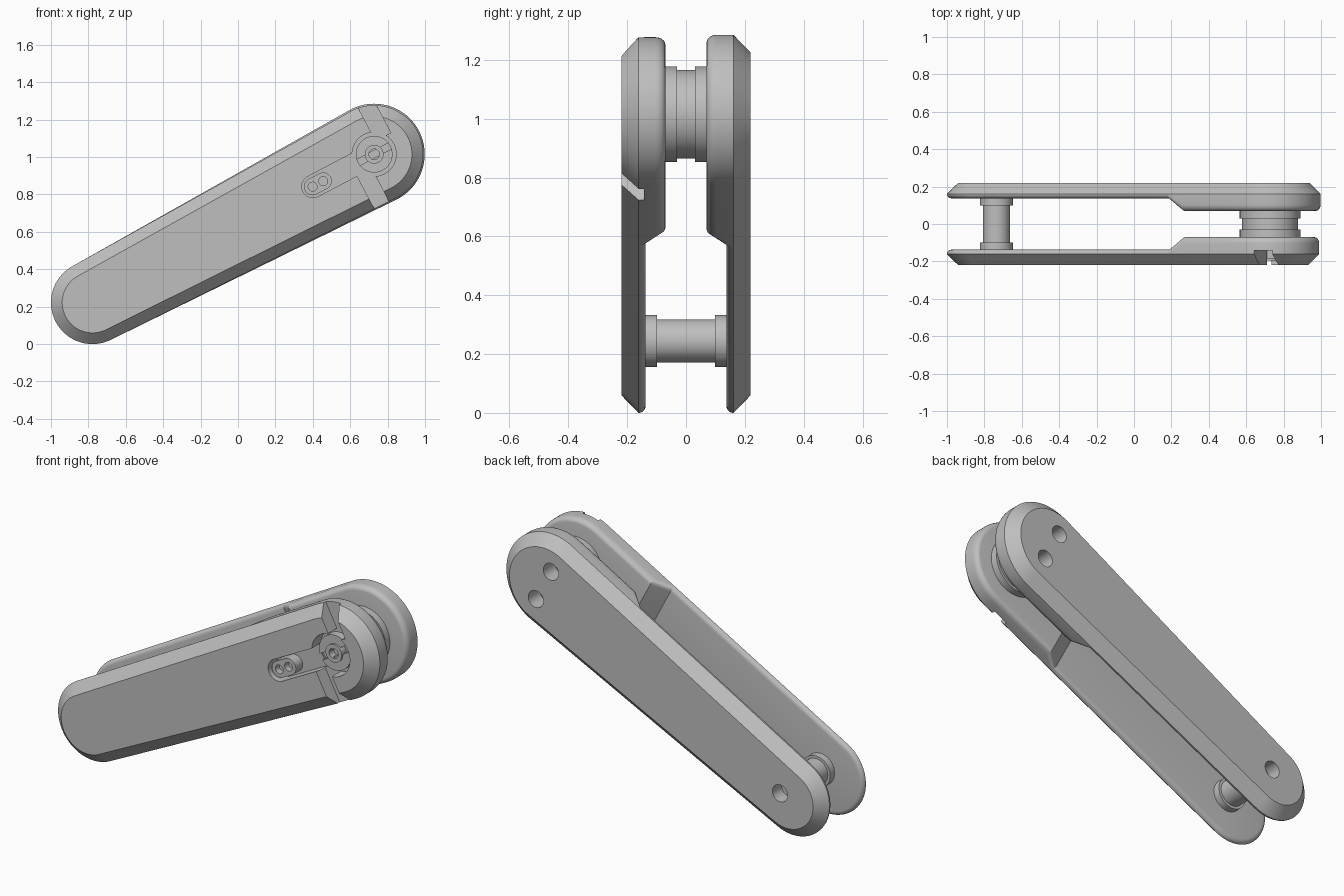
import bpy, bmesh, math
from mathutils import Vector

old = bpy.data.objects.get("Cube")
if old:
    bpy.data.objects.remove(old, do_unlink=True)

grey = bpy.data.materials.new("satin_grey")
grey.use_nodes = True
colour = (0.52, 0.52, 0.52, 1)
grey.diffuse_color = colour
grey.node_tree.nodes["Principled BSDF"].inputs["Base Color"].default_value = colour

# Handle axis: u runs from the narrow end to the pivot, v across it
LOW, PIVOT = Vector((-0.778, 0.222)), Vector((0.728, 1.015))
LENGTH = (PIVOT - LOW).length
AXIS = (PIVOT - LOW).normalized()


def place(u, v, y):
    return (LOW.x + u * AXIS.x - v * AXIS.y, y, LOW.y + u * AXIS.y + v * AXIS.x)


def finish(name, bm, smooth=True):
    bmesh.ops.recalc_face_normals(bm, faces=bm.faces)
    mesh = bpy.data.meshes.new(name)
    bm.to_mesh(mesh)
    bm.free()
    obj = bpy.data.objects.new(name, mesh)
    bpy.context.collection.objects.link(obj)
    mesh.materials.append(grey)
    if smooth:
        shade(obj)
    return obj


def shade(obj):
    bpy.ops.object.select_all(action='DESELECT')
    obj.select_set(True)
    bpy.context.view_layer.objects.active = obj
    bpy.ops.object.shade_smooth_by_angle(angle=math.radians(25))


def half_outline(u0, u1, r0, r1, breaks=(), steps=20):
    """Upper half of the hull around two circles, from tip to tip."""
    phi = math.acos((r0 - r1) / (u1 - u0))
    low = [math.pi + (phi - math.pi) * i / steps for i in range(steps + 1)]
    high = [phi * (1 - i / steps) for i in range(steps + 1)]
    a = [(u0 + r0 * math.cos(t), r0 * math.sin(t)) for t in low]
    b = [(u1 + r1 * math.cos(t), r1 * math.sin(t)) for t in high]
    (ua, va), (ub, vb) = a[-1], b[0]
    mid = [(u, va + (vb - va) * (u - ua) / (ub - ua)) for u in breaks]
    return a + mid + b


def loft(name, rings, smooth=True):
    """Join rings of (u, v, y) half points, mirrored in v, and cap both ends."""
    bm = bmesh.new()
    loops = []
    for ring in rings:
        full = ring + [(u, -v, y) for u, v, y in ring[-2:0:-1]]
        loops.append([bm.verts.new(place(*p)) for p in full])
    count, half = len(loops[0]), len(rings[0])
    for a, b in zip(loops, loops[1:]):
        for i in range(count):
            j = (i + 1) % count
            bm.faces.new((a[i], a[j], b[j], b[i]))
    bm.faces.new(loops[0])
    end = loops[-1]
    for i in range(half - 1):
        corners = [end[i], end[i + 1], end[-i - 1], end[-i]]
        bm.faces.new(list(dict.fromkeys(corners)))
    return finish(name, bm, smooth)


def stadium(name, u0, u1, r, y0, y1, smooth=True):
    half = half_outline(u0, u1, r, r)
    return loft(name, [[(u, v, y) for u, v in half] for y in (y0, y1)], smooth)


def cylinder(name, u, v, profile, smooth=True):
    """Turned part along y from (radius, y) pairs."""
    bm = bmesh.new()
    loops = []
    for r, y in profile:
        angles = [math.tau * i / 48 for i in range(48)]
        loops.append([bm.verts.new(place(u + r * math.cos(t), v + r * math.sin(t), y))
                      for t in angles])
    for a, b in zip(loops, loops[1:]):
        for i in range(48):
            j = (i + 1) % 48
            bm.faces.new((a[i], a[j], b[j], b[i]))
    bm.faces.new(loops[0])
    bm.faces.new(loops[-1])
    return finish(name, bm, smooth)


def block(name, u0, u1, v0, v1, y0, y1):
    bm = bmesh.new()
    for u in (u0, u1):
        for v in (v0, v1):
            for y in (y0, y1):
                bm.verts.new(place(u, v, y))
    bmesh.ops.convex_hull(bm, input=bm.verts)
    return finish(name, bm, False)


def cut(obj, cutters):
    bpy.context.view_layer.objects.active = obj
    for cutter in cutters:
        mod = obj.modifiers.new("cut", 'BOOLEAN')
        mod.operation = 'DIFFERENCE'
        mod.solver = 'EXACT'
        mod.object = cutter
        bpy.ops.object.modifier_apply(modifier=mod.name)
        bpy.data.objects.remove(cutter, do_unlink=True)
    shade(obj)


RAMP = (1.215, 1.305)


def scale_plate(name, side, r0, r1):
    """Chamfered outer edge, rounded inner edge, thicker around the pivot."""
    def ring(inset, depth):
        pts = half_outline(0, LENGTH, r0 - inset, r1 - inset, RAMP, 28)
        out = []
        for u, v in pts:
            t = min(1, max(0, (u - RAMP[0]) / (RAMP[1] - RAMP[0])))
            out.append((u, v, side * depth(t)))
        return out

    rings = [ring(0.06, lambda t: 0.22), ring(0, lambda t: 0.161)]
    for k in range(6):
        a = math.pi / 2 * k / 5
        rings.append(ring(0.026 * (1 - math.cos(a)),
                          lambda t: 0.137 - 0.067 * t
                          + (0.022 + 0.012 * t) * (1 - math.sin(a))))
    return loft(name, rings)


# Side plates
back_plate = scale_plate("back_plate", 1, 0.222, 0.27)
front_plate = scale_plate("front_plate", -1, 0.222, 0.262)

# Pin holes in the back plate
holes = [(0.048, 0), (LENGTH, 0.1), (LENGTH, -0.1)]
cut(back_plate, [cylinder("hole_cutter", u, v, [(0.047, 0.12), (0.047, 0.3)], False)
                 for u, v in holes])

# Lock recess and the two edge grooves in the front plate
cut(front_plate, [
    cylinder("recess_cutter", LENGTH, 0, [(0.118, -0.3), (0.118, -0.14)], False),
    stadium("slot_cutter", LENGTH - 0.37, LENGTH - 0.02, 0.06, -0.3, -0.145, False),
    block("upper_groove_cutter", LENGTH + 0.04, LENGTH + 0.132, 0.06, 0.4, -0.3, -0.143),
    block("lower_groove_cutter", LENGTH - 0.135, LENGTH - 0.048, -0.4, -0.06, -0.3, -0.143),
])

# Slotted lock disc and its hollow hub
disc = cylinder("lock_disc", LENGTH, 0, [(0.098, -0.135), (0.098, -0.185)])
cut(disc, [block("disc_slot_cutter", LENGTH - 0.2, LENGTH + 0.2, -0.018, 0.018, -0.3, -0.155)])
hub = cylinder("lock_hub", LENGTH, 0, [(0.05, -0.135), (0.05, -0.195)])
cut(hub, [cylinder("hub_hole_cutter", LENGTH, 0, [(0.028, -0.3), (0.028, -0.15)], False)])

# Screw plug at the end of the slot
plug_ends = (LENGTH - 0.372, LENGTH - 0.308)
plug = stadium("screw_plug", *plug_ends, 0.046, -0.14, -0.205)
cut(plug, [cylinder("screw_hole_cutter", u, 0, [(0.024, -0.3), (0.024, -0.17)], False)
           for u in plug_ends])

# Spacers between the plates
cylinder("end_spacer", 0.048, 0, [(0.088, -0.14), (0.088, -0.098), (0.073, -0.098),
                                  (0.073, 0.098), (0.088, 0.098), (0.088, 0.14)])
cylinder("pivot_spacer", LENGTH, 0, [(0.163, -0.075), (0.163, -0.03), (0.15, -0.03),
                                     (0.15, 0.03), (0.163, 0.03), (0.163, 0.075)])
